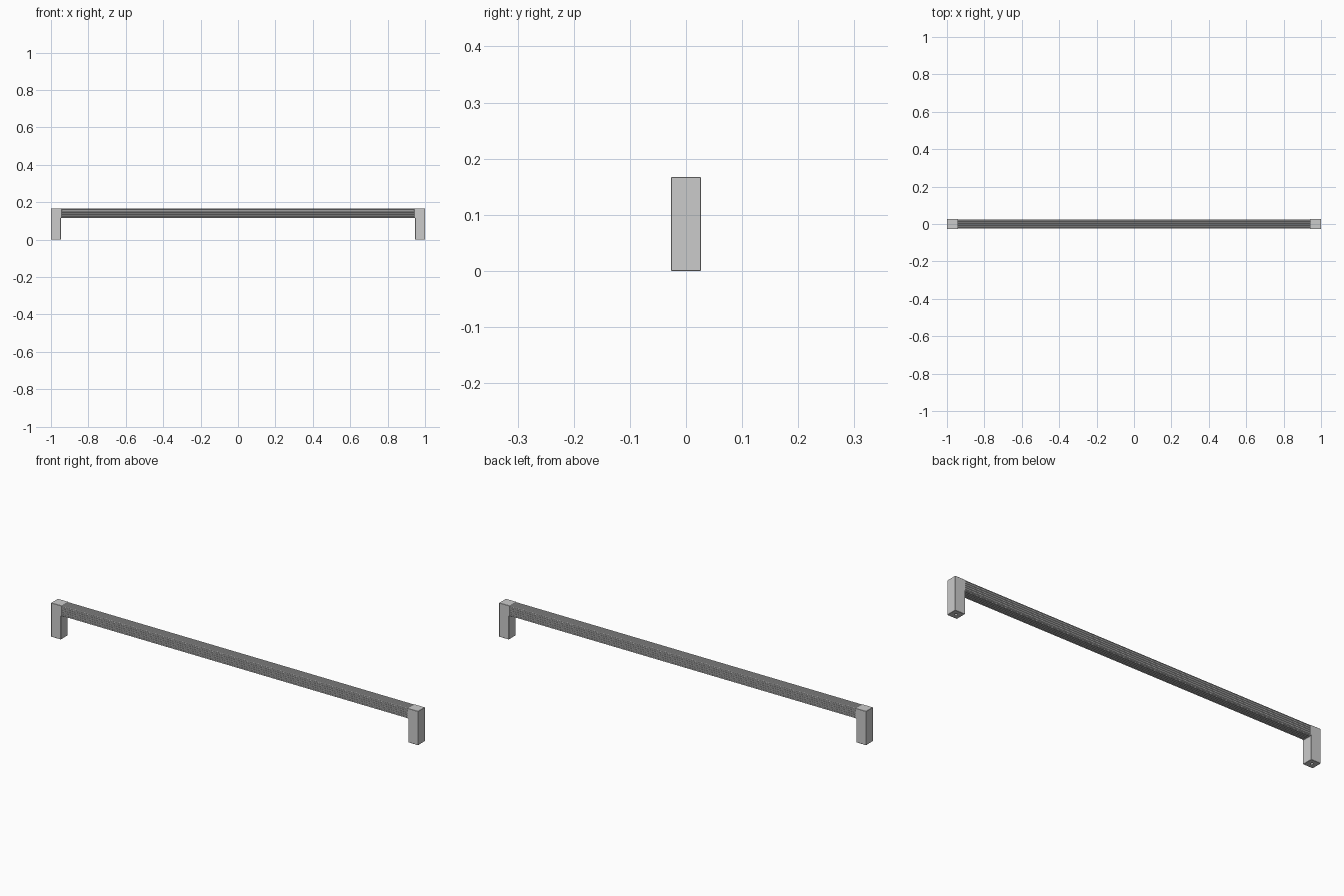
import bpy, bmesh, math

if "Cube" in bpy.data.objects:
    bpy.data.objects.remove(bpy.data.objects["Cube"])

H = 0.167      # overall height
W = 0.0265     # half depth
BAR_Z = 0.1165 # underside of the bar
BAR_X = 0.942  # half length of the grooved bar


def extrude(name, pts, axis, a, b):
    """Extrude a 2D profile along x (pts = y,z) or y (pts = x,z)."""
    bm = bmesh.new()
    def co(p, t):
        return (t, p[0], p[1]) if axis == 'x' else (p[0], t, p[1])
    lo = [bm.verts.new(co(p, a)) for p in pts]
    hi = [bm.verts.new(co(p, b)) for p in pts]
    bm.faces.new(lo)
    bm.faces.new(hi[::-1])
    n = len(pts)
    for i in range(n):
        bm.faces.new((lo[i], hi[i], hi[(i + 1) % n], lo[(i + 1) % n]))
    bmesh.ops.recalc_face_normals(bm, faces=bm.faces)
    me = bpy.data.meshes.new(name)
    bm.to_mesh(me)
    bm.free()
    ob = bpy.data.objects.new(name, me)
    bpy.context.collection.objects.link(ob)
    return ob


# Grooved square bar: the same row of fine flutes on all four sides
half = (H - BAR_Z) / 2
cz = (H + BAR_Z) / 2
depth, flutes = 0.0025, 5
profile = []
for side in range(4):
    c, s = round(math.cos(side * math.pi / 2)), round(math.sin(side * math.pi / 2))
    pitch = 2 * half / flutes
    row = [(-half + 0.002, -half)]
    for i in range(flutes):
        x = -half + (i + 0.5) * pitch
        row += [(x - 0.2 * pitch, -half), (x, -half + depth), (x + 0.2 * pitch, -half)]
    row.append((half - 0.002, -half))
    profile += [(u * c - v * s, u * s + v * c + cz) for u, v in row]
extrude("grooved_bar", profile, 'x', -BAR_X - 0.004, BAR_X + 0.004)

# End posts: square leg with a short socket that receives the bar
for sgn, side in ((-1, "left"), (1, "right")):
    pts = [(1, 0), (1, H), (BAR_X, H), (BAR_X, BAR_Z), (0.947, BAR_Z), (0.947, 0)]
    post = extrude(side + "_post", [(sgn * x, z) for x, z in pts], 'y', -W, W)
    bev = post.modifiers.new("edge_bevel", 'BEVEL')
    bev.width = 0.001
    bev.segments = 1

    # Screw hole in the foot
    bpy.ops.mesh.primitive_cylinder_add(vertices=24, radius=0.007, depth=0.1,
                                        location=(sgn * 0.9735, 0, 0))
    cutter = bpy.context.object
    cutter.name = side + "_screw_hole_cutter"
    cutter.hide_render = True
    cutter.display_type = 'WIRE'
    cut = post.modifiers.new("screw_hole", 'BOOLEAN')
    cut.operation = 'DIFFERENCE'
    cut.solver = 'EXACT'
    cut.object = cutter
